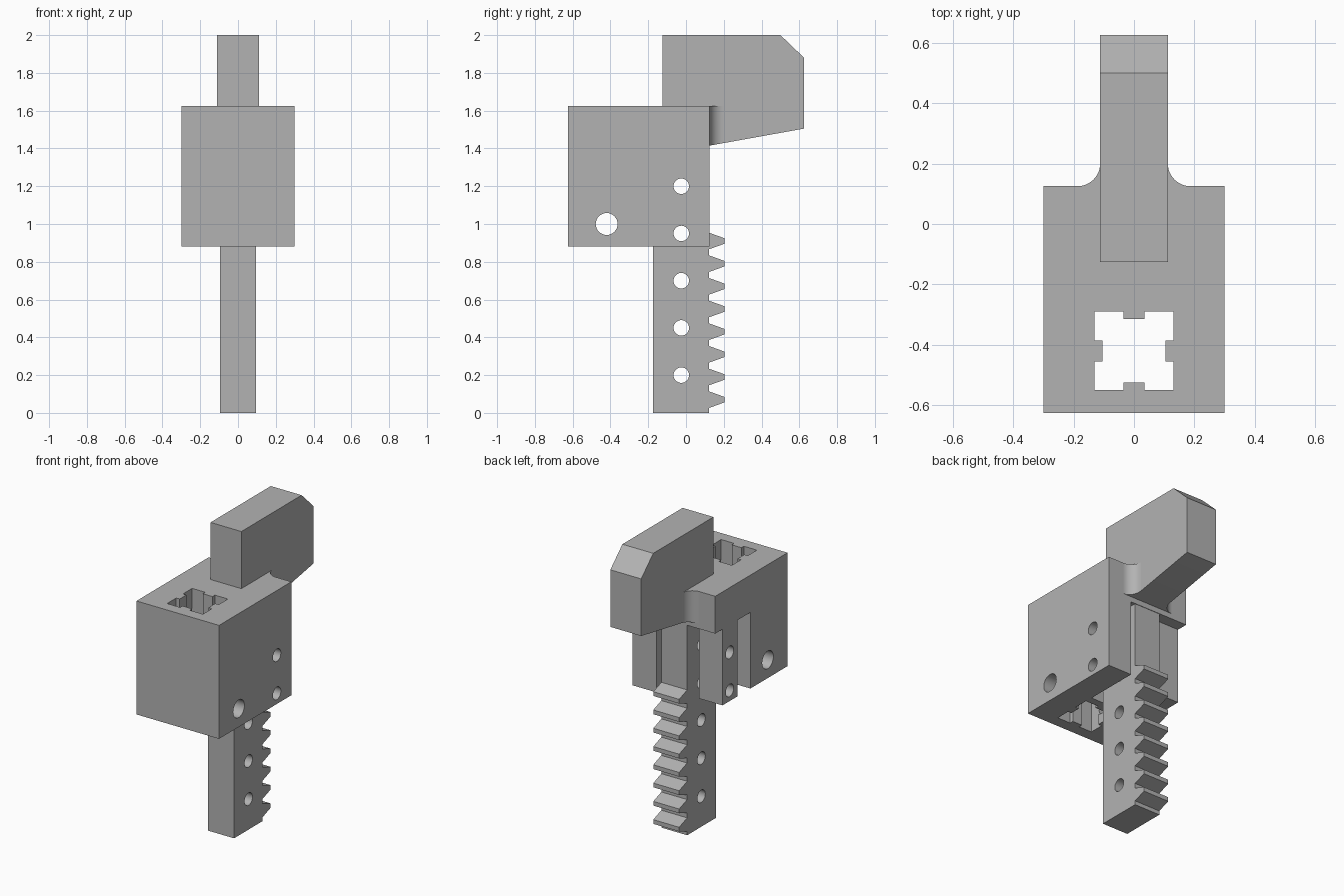
import bpy, bmesh, math
from mathutils import Vector

cube = bpy.data.objects.get("Cube")
if cube:
    bpy.data.objects.remove(cube, do_unlink=True)

grey = bpy.data.materials.new("plain grey")
grey.use_nodes = True
colour = (0.45, 0.45, 0.45, 1)
grey.diffuse_color = colour
grey.node_tree.nodes["Principled BSDF"].inputs["Base Color"].default_value = colour


def prism(name, points, offset):
    """Extrude a closed outline of 3D points along an offset."""
    bm = bmesh.new()
    face = bm.faces.new([bm.verts.new(p) for p in points])
    ext = bmesh.ops.extrude_face_region(bm, geom=[face])
    verts = [g for g in ext["geom"] if isinstance(g, bmesh.types.BMVert)]
    bmesh.ops.translate(bm, verts=verts, vec=Vector(offset))
    bmesh.ops.recalc_face_normals(bm, faces=bm.faces)
    mesh = bpy.data.meshes.new(name)
    bm.to_mesh(mesh)
    bm.free()
    mesh.materials.append(grey)
    obj = bpy.data.objects.new(name, mesh)
    bpy.context.collection.objects.link(obj)
    return obj


def box(name, x, y, z):
    outline = [(x[0], y[0], z[0]), (x[1], y[0], z[0]), (x[1], y[1], z[0]), (x[0], y[1], z[0])]
    return prism(name, outline, (0, 0, z[1] - z[0]))


def side_profile(name, yz, half_width):
    return prism(name, [(-half_width, y, z) for y, z in yz], (2 * half_width, 0, 0))


def pin_cutter(y, z, radius):
    ring = [math.tau * i / 32 for i in range(32)]
    return side_profile("pin_cutter", [(y + radius * math.cos(a), z + radius * math.sin(a)) for a in ring], 0.5)


def cut(obj, cutter):
    mod = obj.modifiers.new("cut", "BOOLEAN")
    mod.operation = "DIFFERENCE"
    mod.solver = "EXACT"
    mod.object = cutter
    bpy.context.view_layer.update()
    graph = bpy.context.evaluated_depsgraph_get()
    mesh = bpy.data.meshes.new_from_object(obj.evaluated_get(graph))
    obj.modifiers.clear()
    obj.data = mesh
    bpy.data.objects.remove(cutter, do_unlink=True)


BACK, TOP, BOTTOM, CEILING = 0.125, 1.625, 0.88, 1.38

# Housing with a pocket open to the back and one side
housing = box("housing", (-0.3, 0.3), (-0.625, BACK), (BOTTOM, TOP))
cut(housing, box("pocket_cutter", (-0.5, 0.128), (-0.24, 0.5), (0.5, CEILING)))

# Keyed vertical socket: square with a rib in the middle of each side
quarter = [(0.13, -0.13), (0.13, -0.035), (0.105, -0.035), (0.105, 0.035), (0.13, 0.035)]
socket = []
for turn in range(4):
    for px, py in quarter:
        for _ in range(turn):
            px, py = -py, px
        socket.append((px, py - 0.42, 0.5))
cut(housing, prism("socket_cutter", socket, (0, 0, 1.5)))
cut(housing, pin_cutter(-0.42, 1.0, 0.058))

# Hanging side leg
leg = box("side_leg", (-0.3, -0.13), (-0.104, 0.05), (BOTTOM, CEILING + 0.1))

# Toothed rack
profile = [(-0.175, 0), (0.122, 0)]
for i in range(8):
    mid = 0.07 + 0.12 * i
    profile += [(0.122, mid - 0.044), (0.205, mid - 0.014), (0.205, mid + 0.014), (0.122, mid + 0.044)]
profile += [(0.122, CEILING + 0.05), (-0.175, CEILING + 0.05)]
rack = side_profile("toothed_rack", profile, 0.094)

# Row of pin holes through the rack, leg and housing
for i in range(5):
    z = 0.2 + 0.25 * i
    cut(rack, pin_cutter(-0.025, z, 0.041))
    if z > BOTTOM:
        cut(leg, pin_cutter(-0.025, z, 0.041))
        cut(housing, pin_cutter(-0.025, z, 0.041))

# Overhanging jaw with chamfered tip and sloping underside
jaw = side_profile("jaw", [(-0.125, 2), (0.5, 2), (0.625, 1.88), (0.625, 1.505),
                           (BACK, 1.415), (-0.125, 1.415)], 0.112)

# Concave fillets joining jaw and housing
fillets = []
R = 0.075
for side, label in ((1, "left"), (-1, "right")):
    arc = [math.pi + math.pi / 2 * i / 12 for i in range(13)]
    outline = [(0.112 + R + R * math.cos(a), BACK + R + R * math.sin(a)) for a in arc]
    outline += [(0.112 + R, BACK - 0.01), (0.1, BACK - 0.01), (0.1, BACK + R)]
    fillet = prism(label + "_fillet", [(side * x, y, TOP) for x, y in outline], (0, 0, -0.2))
    for v in fillet.data.vertices:
        if v.co.z < TOP - 0.1:
            v.co.z = 1.415 + (v.co.y - BACK) * 0.18
    fillets.append(fillet)

# Smooth round holes and fillets, keep edges sharp
bpy.ops.object.select_all(action="DESELECT")
for obj in [housing, leg, rack, jaw] + fillets:
    obj.select_set(True)
    bpy.context.view_layer.objects.active = obj
bpy.ops.object.shade_smooth_by_angle(angle=math.radians(25))
